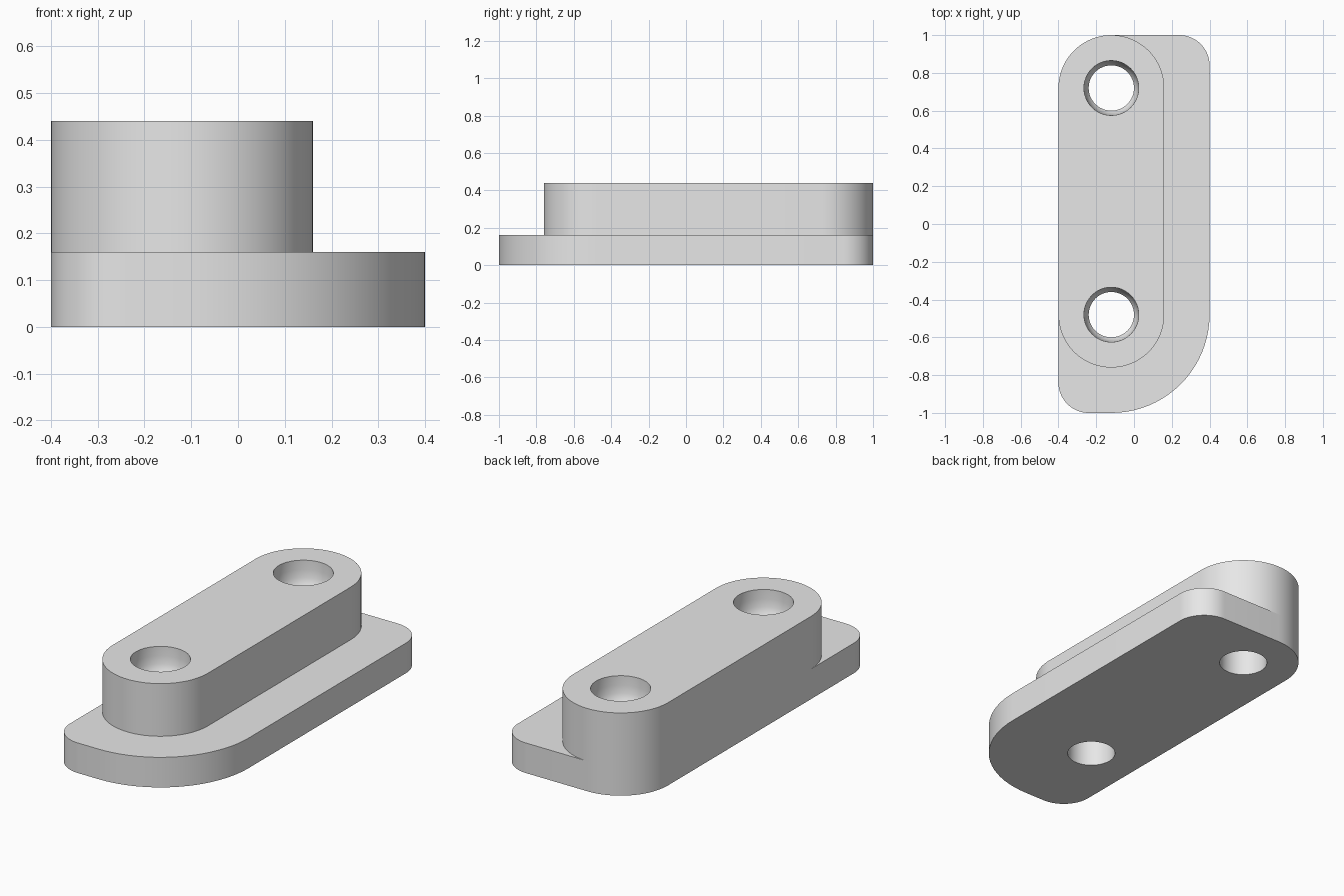
import bpy
import bmesh
from math import cos, sin, pi

cube = bpy.data.objects.get("Cube")
if cube:
    bpy.data.objects.remove(cube, do_unlink=True)

grey = bpy.data.materials.new("light_grey")
grey.use_nodes = True
colour = (0.8, 0.8, 0.8, 1)
grey.diffuse_color = colour
grey.node_tree.nodes["Principled BSDF"].inputs["Base Color"].default_value = colour

HOLE_X = -0.12
HOLE_YS = (0.72, -0.48)
BASE_TOP, BOSS_TOP = 0.16, 0.44


def make_object(name, bm):
    bmesh.ops.recalc_face_normals(bm, faces=bm.faces)
    mesh = bpy.data.meshes.new(name)
    bm.to_mesh(mesh)
    bm.free()
    mesh.materials.append(grey)
    obj = bpy.data.objects.new(name, mesh)
    bpy.context.collection.objects.link(obj)
    return obj


def rounded_plate(name, x0, x1, y0, y1, radii, z0, z1, steps=20):
    """Extruded rectangle; radii run back left, back right, front right, front left in plan."""
    corners = [(x0, y1, 1, -1, pi), (x1, y1, -1, -1, pi / 2),
               (x1, y0, -1, 1, 0), (x0, y0, 1, 1, -pi / 2)]
    bm = bmesh.new()
    outline = []
    for (x, y, sx, sy, start), r in zip(corners, radii):
        for i in range(steps + 1):
            a = start - pi / 2 * i / steps
            outline.append(bm.verts.new((x + sx * r + r * cos(a), y + sy * r + r * sin(a), z0)))
    bmesh.ops.remove_doubles(bm, verts=outline, dist=0.0001)
    face = bm.faces.new([v for v in outline if v.is_valid])
    result = bmesh.ops.extrude_face_region(bm, geom=[face], use_keep_orig=True)
    top = [g for g in result["geom"] if isinstance(g, bmesh.types.BMVert)]
    bmesh.ops.translate(bm, verts=top, vec=(0, 0, z1 - z0))
    return make_object(name, bm)


def hole_cutter(y, sides=48):
    """Turned cutter: straight shaft with a hollowed seat at the mouth."""
    profile = [(0.12, -0.1), (0.12, 0.31), (0.13, 0.325), (0.139, 0.35),
               (0.144, 0.39), (0.145, BOSS_TOP), (0.145, 0.6)]
    bm = bmesh.new()
    rings = [[bm.verts.new((HOLE_X + r * cos(2 * pi * i / sides),
                            y + r * sin(2 * pi * i / sides), z)) for i in range(sides)]
             for r, z in profile]
    for low, high in zip(rings, rings[1:]):
        for i in range(sides):
            j = (i + 1) % sides
            bm.faces.new((low[i], low[j], high[j], high[i]))
    bm.faces.new(rings[0])
    bm.faces.new(rings[-1])
    cutter = make_object("hole_cutter", bm)
    cutter.hide_render = True
    return cutter


# Base flange and raised slot-shaped boss
base = rounded_plate("base_plate", -0.4, 0.4, -1, 1, (0.28, 0.16, 0.52, 0.16), 0, BASE_TOP)
boss = rounded_plate("raised_boss", -0.4, 0.16, -0.76, 1, (0.28,) * 4, BASE_TOP, BOSS_TOP)

# Bolt holes through both parts
cutters = [hole_cutter(y) for y in HOLE_YS]
for part in (base, boss):
    bpy.ops.object.select_all(action="DESELECT")
    part.select_set(True)
    bpy.context.view_layer.objects.active = part
    for cutter in cutters:
        mod = part.modifiers.new("bolt_hole", "BOOLEAN")
        mod.operation = "DIFFERENCE"
        mod.solver = "EXACT"
        mod.object = cutter
        bpy.ops.object.modifier_apply(modifier=mod.name)
    bpy.ops.object.shade_smooth_by_angle()
for cutter in cutters:
    bpy.data.objects.remove(cutter, do_unlink=True)
